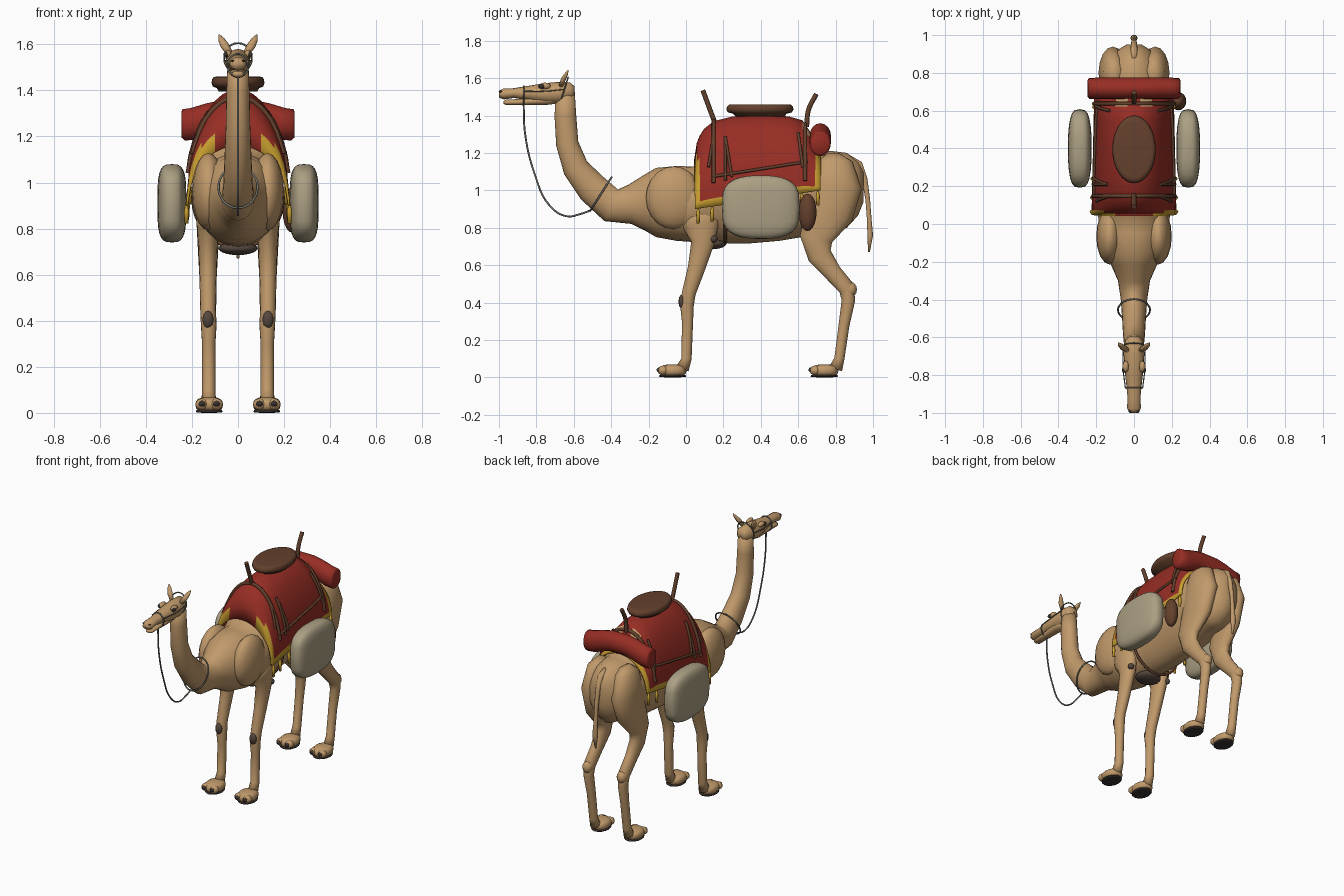
import bpy, bmesh, math
from mathutils import Vector

if "Cube" in bpy.data.objects:
    bpy.data.objects.remove(bpy.data.objects["Cube"])


def mat(name, r, g, b):
    m = bpy.data.materials.new(name)
    m.diffuse_color = (r, g, b, 1)
    m.use_nodes = True
    m.node_tree.nodes["Principled BSDF"].inputs["Base Color"].default_value = m.diffuse_color
    return m


TAN = mat("tan hide", .533, .323, .147)
RED = mat("red cloth", .31, .027, .018)
GOLD = mat("gold trim", .59, .35, .03)
WOOD = mat("brown wood", .127, .052, .026)
PAD = mat("callus brown", .09, .062, .048)
DARK = mat("dark sole", .04, .032, .027)
SACK = mat("cream sack", .41, .35, .23)
ROPE = mat("grey rope", .18, .175, .15)


def finish(name, bm, *mats):
    bmesh.ops.recalc_face_normals(bm, faces=bm.faces)
    for f in bm.faces:
        f.smooth = True
    me = bpy.data.meshes.new(name)
    bm.to_mesh(me)
    bm.free()
    ob = bpy.data.objects.new(name, me)
    bpy.context.collection.objects.link(ob)
    for m in mats:
        me.materials.append(m)
    return ob


def loft(name, secs, m, n=16, upright=9):
    """Skin elliptical rings (x, y, z, side radius, other radius) along a path.
    Rings beyond y = upright stand vertical."""
    bm = bmesh.new()
    pts = [Vector(s[:3]) for s in secs]
    rings = []
    for i, s in enumerate(secs):
        t = (pts[min(i + 1, len(pts) - 1)] - pts[max(i - 1, 0)]).normalized()
        if pts[i].y > upright:
            t = Vector((0, 1, 0))
        ref = Vector((0, 1, 0)) if abs(t.x) > .8 else Vector((1, 0, 0))
        side = (ref - t * ref.dot(t)).normalized()
        up = t.cross(side)
        rings.append([bm.verts.new(pts[i] + side * s[3] * math.cos(a) + up * s[4] * math.sin(a))
                      for a in (2 * math.pi * k / n for k in range(n))])
    for a, b in zip(rings, rings[1:]):
        for k in range(n):
            bm.faces.new((a[k], a[(k + 1) % n], b[(k + 1) % n], b[k]))
    bm.faces.new(rings[0])
    bm.faces.new(rings[-1])
    return finish(name, bm, m)


def blob(name, c, r, m, p=(1, 1, 1), seg=16):
    """Ellipsoid; powers below 1 make it boxier."""
    bm = bmesh.new()
    bmesh.ops.create_uvsphere(bm, u_segments=seg, v_segments=seg // 2 + 2, radius=1)
    for v in bm.verts:
        v.co = [c[i] + r[i] * math.copysign(abs(v.co[i]) ** p[i], v.co[i]) for i in range(3)]
    return finish(name, bm, m)


def tube(name, pts, rad, m, closed=False):
    cu = bpy.data.curves.new(name, 'CURVE')
    cu.dimensions = '3D'
    cu.bevel_depth, cu.bevel_resolution, cu.resolution_u = rad, 2, 6
    cu.use_fill_caps = True
    sp = cu.splines.new('BEZIER')
    sp.bezier_points.add(len(pts) - 1)
    for b, p in zip(sp.bezier_points, pts):
        b.co = p
        b.handle_left_type = b.handle_right_type = 'AUTO'
    sp.use_cyclic_u = closed
    cu.materials.append(m)
    ob = bpy.data.objects.new(name, cu)
    bpy.context.collection.objects.link(ob)
    return ob


# Neck and torso as one skin
loft("body", [(0, *s) for s in [
    (-.645, 1.53, .045, .05), (-.645, 1.4, .05, .058), (-.635, 1.25, .053, .06), (-.59, 1.12, .058, .07),
    (-.5, 1.01, .063, .085), (-.4, .92, .07, .092), (-.3, .925, .085, .105), (-.22, .935, .12, .15),
    (-.16, .935, .155, .185), (-.05, .93, .185, .2), (.05, .925, .19, .202), (.11, .955, .19, .235),
    (.18, 1.02, .188, .3), (.25, 1.04, .188, .325), (.35, 1.045, .188, .328), (.5, 1.045, .186, .315),
    (.62, 1.02, .183, .27), (.7, 1.0, .178, .21), (.78, 1.0, .165, .21), (.86, 1.0, .135, .2),
    (.92, 1.01, .09, .145), (.95, 1.02, .04, .08)]], TAN, 24, -.25)

# Head
loft("head", [(0, *s) for s in [
    (-.595, 1.53, .025, .025), (-.615, 1.53, .045, .047), (-.68, 1.522, .055, .058), (-.76, 1.518, .052, .054),
    (-.83, 1.52, .043, .041), (-.92, 1.52, .034, .026), (-.975, 1.515, .037, .029), (-1.0, 1.513, .024, .018)]], TAN)
loft("lower_jaw", [(0, *s) for s in [
    (-.68, 1.485, .03, .02), (-.76, 1.48, .038, .025), (-.88, 1.472, .028, .017), (-.96, 1.47, .027, .015),
    (-.975, 1.47, .015, .008)]], TAN)
loft("tail", [(0, .87, 1.17, .02, .02), (0, .925, 1.14, .02, .02), (0, .955, 1.06, .016, .016),
              (0, .972, .95, .013, .013), (0, .98, .84, .014, .013), (0, .985, .76, .019, .016),
              (0, .978, .67, .005, .005)], TAN, 10)
blob("chest_pad", (0, .14, .715), (.085, .075, .03), PAD)


def foot(name, x, y):
    blob(name, (x, y, .036), (.06, .075, .034), TAN, (.9, .9, .7))
    blob(name + "_sole", (x, y, .007), (.058, .074, .007), DARK, (1, 1, .4))
    for k in (-1, 1):
        blob(name + "_toe", (x + k * .031, y - .05, .037), (.03, .03, .026), TAN, seg=10)
        blob(name + "_nail", (x + k * .031, y - .073, .04), (.016, .012, .013), DARK, seg=10)


for s, side in ((1, "right_"), (-1, "left_")):
    # Shoulder, legs and feet
    blob(side + "shoulder", (s * .128, -.065, .96), (.072, .15, .168), TAN)
    loft(side + "front_leg", [(s * p[0], *p[1:]) for p in [
        (.13, .05, .92, .05, .1), (.13, .08, .82, .05, .1), (.13, .09, .72, .042, .062), (.13, .055, .58, .037, .046),
        (.13, .015, .45, .034, .037), (.127, .005, .38, .034, .036), (.127, .008, .3, .029, .03),
        (.127, .003, .1, .029, .027), (.127, -.02, .045, .032, .036)]], TAN)
    blob(side + "knee_pad", (s * .13, -.022, .405), (.025, .018, .038), PAD, seg=10)
    blob(side + "elbow_pad", (s * .15, .148, .74), (.02, .02, .02), PAD, seg=10)
    foot(side + "front_foot", s * .125, -.072)
    loft(side + "hind_leg", [(s * p[0], *p[1:]) for p in [
        (.09, .79, 1.19, .03, .04), (.105, .79, 1.15, .058, .1), (.112, .8, 1.02, .076, .14),
        (.12, .765, .88, .063, .13), (.13, .695, .74, .046, .088), (.13, .715, .65, .041, .065),
        (.13, .785, .56, .036, .048), (.13, .86, .475, .036, .044), (.13, .868, .41, .031, .036),
        (.127, .845, .28, .028, .029), (.127, .82, .1, .028, .027), (.127, .8, .045, .032, .036)]], TAN)
    blob(side + "hock", (s * .13, .877, .47), (.034, .037, .042), TAN, seg=12)
    foot(side + "hind_foot", s * .125, .74)
    # Face details
    loft(side + "ear", [(s * .035, -.668, 1.56, .014, .012), (s * .058, -.655, 1.595, .019, .013),
                        (s * .073, -.64, 1.622, .014, .009), (s * .082, -.63, 1.642, .003, .003)], TAN, 8)
    blob(side + "brow", (s * .044, -.755, 1.558), (.017, .032, .018), TAN, seg=10)
    blob(side + "eye", (s * .053, -.772, 1.556), (.011, .018, .013), DARK, seg=10)
    blob(side + "nostril", (s * .022, -.99, 1.528), (.008, .009, .005), DARK, seg=8)
    tube(side + "halter_strap", [(s * .046, -.865, 1.53), (s * .058, -.76, 1.53), (s * .058, -.65, 1.54)], .003, ROPE)
    # Pannier sacks
    blob(side + "sack", (s * .287, .4, .91), (.063, .208, .17), SACK, (.6, .8, .55), 24)

# Blanket: half-ellipse sections draped over the hump
TOP = [(.048, 1.16), (.062, 1.25), (.075, 1.285), (.1, 1.325), (.15, 1.365), (.25, 1.39), (.4, 1.4),
       (.55, 1.39), (.62, 1.37), (.66, 1.31), (.69, 1.25), (.72, 1.22)]


def drape(y, a, lift=0.0):
    """Point on the blanket at length y, angle a from the ridge (-90..90 degrees)."""
    for (y0, t0), (y1, t1) in zip(TOP, TOP[1:]):
        if y <= y1 + 1e-6:
            top = t0 + (t1 - t0) * (y - y0) / (y1 - y0)
            break
    k = (y - .05) / .67
    low, w = .9 + .1 * k, .22 - .015 * k
    return Vector(((w + lift) * math.sin(a), y, low + (top - low + lift) * math.cos(a)))


def on_side(s, y, z):
    """Point on the blanket flank at a given height."""
    low, top = drape(y, math.pi / 2).z, drape(y, 0).z
    return drape(y, s * math.acos(max(0, min(1, (z - low) / (top - low)))), .01)


bm = bmesh.new()
angles = [math.radians(d) for d in [-90, -84.5] + list(range(-72, 73, 9)) + [84.5, 90]]
grid = [[bm.verts.new(drape(y, a)) for a in angles] for y, _ in TOP]
for i in range(len(TOP) - 1):
    for j in range(len(angles) - 1):
        f = bm.faces.new((grid[i][j], grid[i + 1][j], grid[i + 1][j + 1], grid[i][j + 1]))
        c = f.calc_center_median()
        hem = j in (0, len(angles) - 2)
        if hem or c.y > .69 or (c.y < .075 and abs(c.x) > .08 and c.z < 1.16):
            f.material_index = 1
        elif .62 < c.y < .66 and .025 < abs(c.x) < .08:
            f.material_index = 2
blanket = finish("blanket", bm, RED, GOLD, TAN)
sol = blanket.modifiers.new("thickness", 'SOLIDIFY')
sol.thickness, sol.offset = .01, 0

# Saddle seat
bm = bmesh.new()
prof = [(.72, 1.395), (.8, 1.41), (.95, 1.417), (1, 1.432), (.98, 1.447), (.92, 1.458), (.82, 1.46)]
rings = [[bm.verts.new((.115 * r * math.cos(k * math.pi / 16), .395 + .18 * r * math.sin(k * math.pi / 16), z))
          for k in range(32)] for r, z in prof]
for a, b in zip(rings, rings[1:]):
    for k in range(32):
        bm.faces.new((a[k], a[(k + 1) % 32], b[(k + 1) % 32], b[k]))
bm.faces.new(rings[0])
bm.faces.new(rings[-1])
finish("seat", bm, WOOD)

# Saddle frame: arches, posts and side bars
for name, y, deg in (("front_arch", .148, 74), ("rear_arch", .637, 80)):
    tube(name, [drape(y, math.radians(deg * k / 6), .008) for k in range(-6, 7)], .011, WOOD)
tube("front_post", [(0, .155, 1.36), (0, .125, 1.44), (0, .09, 1.535)], .013, WOOD)
tube("rear_post", [(0, .645, 1.34), (0, .655, 1.43), (0, .697, 1.515)], .013, WOOD)
for s in (1, -1):
    for y0, z0, y1, z1 in ((.14, 1.07, .65, 1.15), (.21, 1.28, .245, 1.07), (.21, 1.28, .21, 1.05),
                           (.15, 1.3, .12, 1.12), (.6, 1.3, .625, 1.12)):
        tube("side_bar", [on_side(s, y0 + (y1 - y0) * k / 5, z0 + (z1 - z0) * k / 5) for k in range(6)], .008, WOOD)
    # Tassels below the hem
    for y in (.065, .14, .24, .62, .705):
        p = drape(y, s * math.pi / 2, .004)
        loft("tassel", [(p.x, y, p.z, .005, .005), (p.x, y, p.z - .03, .011, .011),
                        (p.x, y, p.z - .08, .008, .008)], GOLD, 8)

# Bedroll, water jar and belly strap
roll = [(.245, 1.25, .045, .055), (.237, 1.25, .055, .068), (.19, 1.255, .057, .07), (.12, 1.278, .057, .068),
        (.06, 1.292, .057, .067)]
loft("bedroll", [(-x, .718, z, a, b) for x, z, a, b in roll] + [(x, .718, z, a, b) for x, z, a, b in roll[::-1]], RED)
blob("water_jar", (.235, .65, .882), (.042, .048, .1), WOOD)
tube("belly_strap", [(.195 * math.cos(a), .21, .94 - .222 * math.sin(a))
                     for a in (math.pi * k / 12 for k in range(13))], .009, WOOD)

# Halter, neck ring and rein
ring = [2 * math.pi * k / 12 for k in range(12)]
tube("nose_band", [(.044 * math.cos(a), -.868, 1.508 + .05 * math.sin(a)) for a in ring], .004, ROPE, True)
tube("head_band", [(.06 * math.cos(a), -.65 + .02 * math.sin(a), 1.54 + .065 * math.sin(a)) for a in ring],
     .004, ROPE, True)
tube("neck_ring", [(.084 * math.cos(a), -.455 + .057 * math.sin(a), .98 + .09 * math.sin(a)) for a in ring],
     .005, ROPE, True)
tube("rein", [(0, -.868, 1.456), (0, -.86, 1.3), (0, -.81, 1.09), (0, -.73, .92), (0, -.64, .862),
              (0, -.56, .875), (0, -.51, .893)], .005, ROPE)
